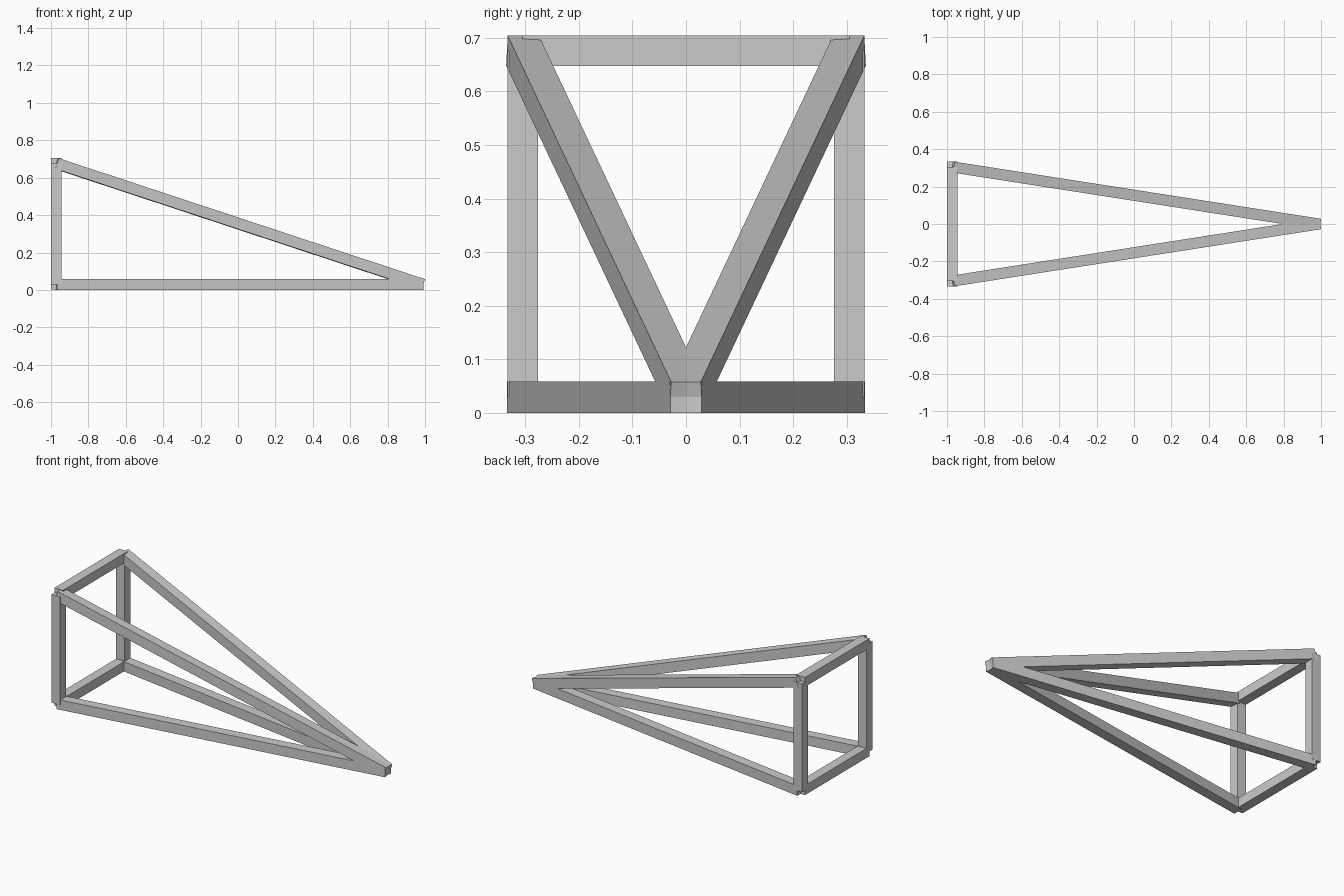
import bpy, bmesh
from mathutils import Vector, Matrix

if "Cube" in bpy.data.objects:
    bpy.data.objects.remove(bpy.data.objects["Cube"])

FRAME_W = 0.057   # rectangular rear frame section
SPAR_W = 0.059    # spars running to the tip
XB, YB = -0.9715, 0.305
Z0, Z1 = 0.0295, 0.676


def beam(name, start, end, width):
    """Square beam between two points, kept level sideways."""
    a, b = Vector(start), Vector(end)
    d = (b - a).normalized()
    ref = Vector((1, 0, 0)) if abs(d.z) > 0.99 else Vector((0, 0, 1))
    side = ref.cross(d).normalized()
    up = d.cross(side)
    rot = Matrix((d, side, up)).transposed().to_4x4()
    bm = bmesh.new()
    bmesh.ops.create_cube(bm, size=1.0)
    bmesh.ops.scale(bm, vec=((b - a).length, width, width), verts=bm.verts)
    me = bpy.data.meshes.new(name)
    bm.to_mesh(me)
    bm.free()
    ob = bpy.data.objects.new(name, me)
    ob.matrix_world = Matrix.Translation((a + b) / 2) @ rot
    bpy.context.collection.objects.link(ob)
    return ob


tip = (0.9865, 0, Z0)

# Rear frame crossbars and spars, bottom and top
for level, z in (("lower", Z0), ("upper", Z1)):
    beam(f"{level}_crossbar", (XB, -YB, z), (XB, YB, z), FRAME_W)
    for side, y in (("front", -YB), ("back", YB)):
        beam(f"{level}_{side}_spar", (XB, y, z), tip, SPAR_W)

# Rear frame posts
for side, y in (("front", -YB), ("back", YB)):
    beam(f"{side}_post", (XB, y, Z0), (XB, y, Z1), FRAME_W)
